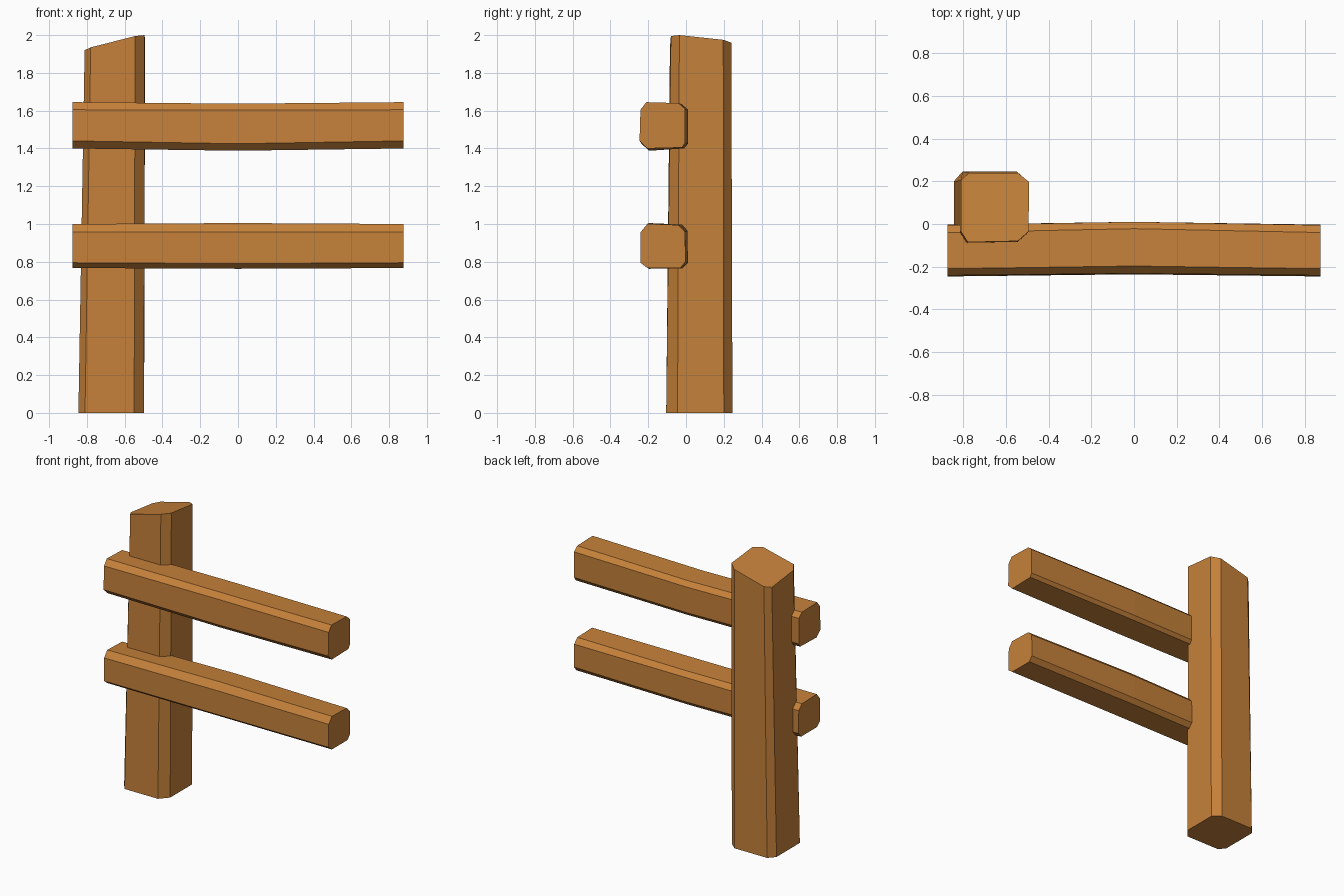
import bpy, bmesh

if "Cube" in bpy.data.objects:
    bpy.data.objects.remove(bpy.data.objects["Cube"])

wood = bpy.data.materials.new("warm wood")
wood.diffuse_color = (0.56, 0.22, 0.042, 1)
wood.use_nodes = True
wood.node_tree.nodes["Principled BSDF"].inputs["Base Color"].default_value = wood.diffuse_color


def loft(name, rings):
    """Skin a list of equal-length point rings and cap both ends."""
    bm = bmesh.new()
    loops = [[bm.verts.new(p) for p in r] for r in rings]
    n = len(loops[0])
    for a, b in zip(loops, loops[1:]):
        for i in range(n):
            j = (i + 1) % n
            bm.faces.new((a[i], a[j], b[j], b[i]))
    bm.faces.new(loops[0][::-1])
    bm.faces.new(loops[-1])
    bmesh.ops.recalc_face_normals(bm, faces=bm.faces)
    me = bpy.data.meshes.new(name)
    bm.to_mesh(me)
    bm.free()
    me.materials.append(wood)
    ob = bpy.data.objects.new(name, me)
    bpy.context.collection.objects.link(ob)
    return ob


# Post: chamfered square, slightly tapered, with a slanted top
base = [(-.81, -.105), (-.55, -.105), (-.497, -.045), (-.497, .2),
        (-.55, .246), (-.805, .246), (-.845, .2), (-.845, -.06)]
top = [(-.78, -.085), (-.545, -.08), (-.495, -.035), (-.492, .197),
       (-.545, .24), (-.775, .24), (-.812, .205), (-.812, -.035)]
top_z = [1.935, 1.995, 2.0, 1.975, 1.96, 1.9, 1.892, 1.92]
loft("post", [[(x, y, 0) for x, y in base],
              [(x, y, z) for (x, y), z in zip(top, top_z)]])


# Rails: chamfered profiles (y, z), slightly bent at the middle
def rail(name, profile, middle):
    loft(name, [[(x, y, z) for y, z in p]
                for x, p in ((-.875, profile), (0, middle), (.875, profile))])


rail("upper_rail",
     [(-.21, 1.645), (-.04, 1.64), (-.005, 1.61), (-.005, 1.43),
      (-.02, 1.405), (-.205, 1.4), (-.246, 1.44), (-.241, 1.605)],
     [(-.197, 1.637), (-.022, 1.635), (.01, 1.605), (.01, 1.425),
      (-.01, 1.4), (-.195, 1.388), (-.236, 1.425), (-.232, 1.603)])
rail("lower_rail",
     [(-.205, 1.0), (-.04, .995), (-.005, .96), (-.003, .8),
      (-.03, .767), (-.205, .767), (-.241, .795), (-.24, .957)],
     [(-.196, 1.005), (-.022, .997), (.008, .965), (.01, .795),
      (-.018, .765), (-.197, .763), (-.233, .79), (-.231, .957)])
